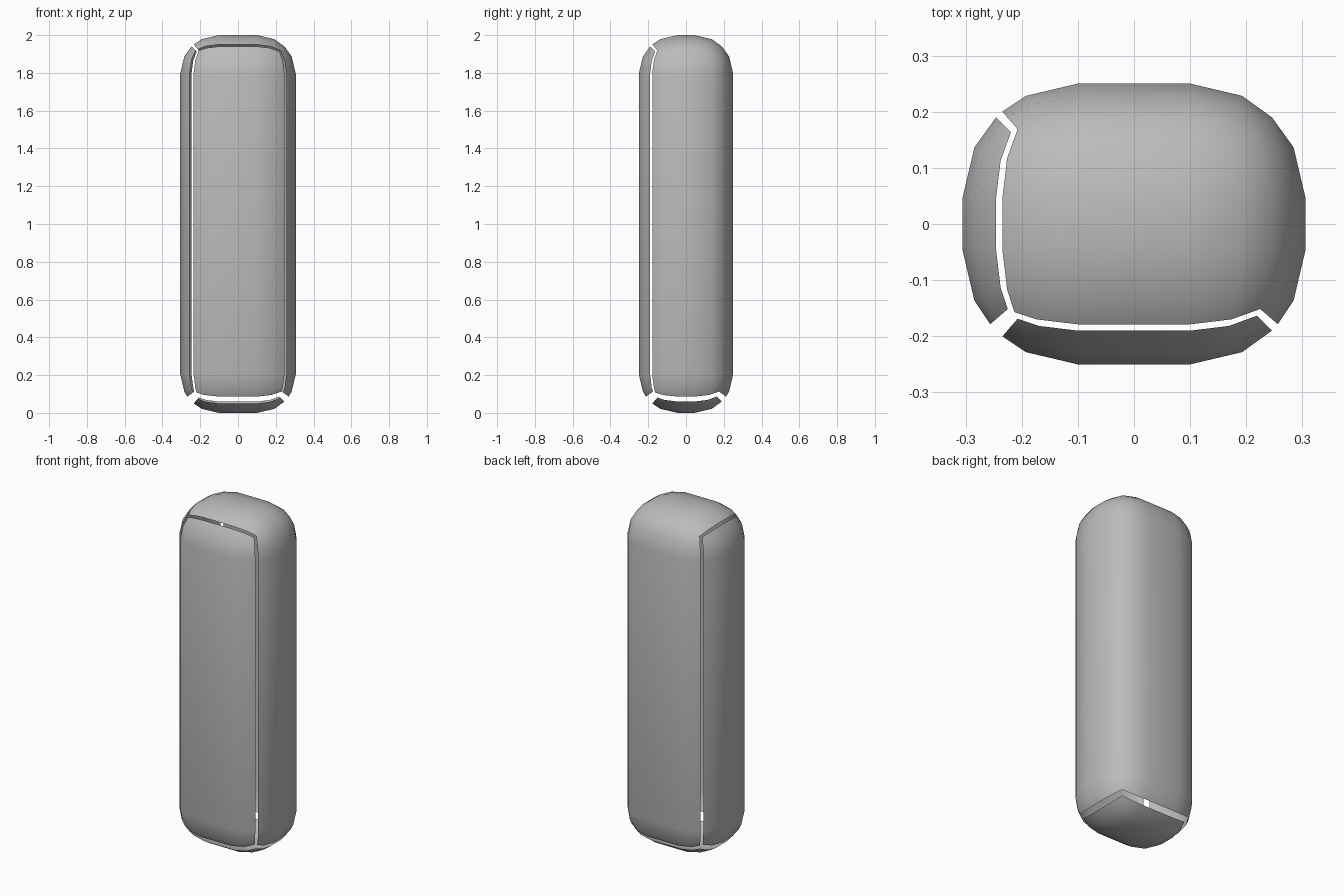
import bpy
import bmesh
from mathutils import Vector

cube = bpy.data.objects.get("Cube")
if cube:
    bpy.data.objects.remove(cube, do_unlink=True)

CORE = Vector((0.101, 0.045, 0.795))   # half size of the box inside the rounding
RADIUS = 0.205
FACES = {"left": (0, 1), "right": (0, -1), "back": (1, 1),
         "front": (1, -1), "top": (2, 1), "bottom": (2, -1)}
SHELL = {"left", "back", "top"}

mat = bpy.data.materials.new("mid grey")
mat.use_nodes = True
grey = (0.5, 0.5, 0.5, 1.0)
mat.diffuse_color = grey
bsdf = next(n for n in mat.node_tree.nodes if n.type == 'BSDF_PRINCIPLED')
bsdf.inputs["Base Color"].default_value = grey


def reach(face, other):
    """How far a panel runs round the corner: 1 is the full 45 degrees."""
    if face in SHELL and other in SHELL:
        return 1.0
    if other == "bottom":
        return 0.71
    if face in SHELL:
        return 0.86
    return 1.0 if other in SHELL else 0.86


def neighbour(axis, sign):
    return next(n for n, f in FACES.items() if f == (axis, sign))


def steps(face, axis):
    """Grid positions across a panel as (side, slope) pairs."""
    low = reach(face, neighbour(axis, -1))
    high = reach(face, neighbour(axis, 1))
    return [(-1, -low), (-1, -0.5), (-1, 0), (1, 0), (1, 0.5), (1, high)]


def add_panel(bm, face):
    k, sign = FACES[face]
    u, v = (k + 1) % 3, (k + 2) % 3
    rows = []
    for side_u, slope_u in steps(face, u):
        row = []
        for side_v, slope_v in steps(face, v):
            direction, centre = Vector(), Vector()
            direction[k], direction[u], direction[v] = sign, slope_u, slope_v
            centre[k], centre[u], centre[v] = sign * CORE[k], side_u * CORE[u], side_v * CORE[v]
            p = centre + direction.normalized() * RADIUS
            row.append(bm.verts.new(p + Vector((0, 0, 1))))
        rows.append(row)
    for a, b in zip(rows, rows[1:]):
        for i in range(len(a) - 1):
            quad = [a[i], b[i], b[i + 1], a[i + 1]]
            bm.faces.new(quad if sign > 0 else quad[::-1])


def build(name, faces):
    bm = bmesh.new()
    for face in faces:
        add_panel(bm, face)
    # weld panels that share a rounded edge
    bmesh.ops.remove_doubles(bm, verts=bm.verts, dist=0.0005)
    for f in bm.faces:
        f.smooth = True
    mesh = bpy.data.meshes.new(name)
    bm.to_mesh(mesh)
    bm.free()
    mesh.materials.append(mat)
    bpy.context.collection.objects.link(bpy.data.objects.new(name, mesh))


# joined top, back and left side, then the three loose panels
build("main_shell", ["top", "back", "left"])
build("front_panel", ["front"])
build("right_side_panel", ["right"])
build("bottom_panel", ["bottom"])
